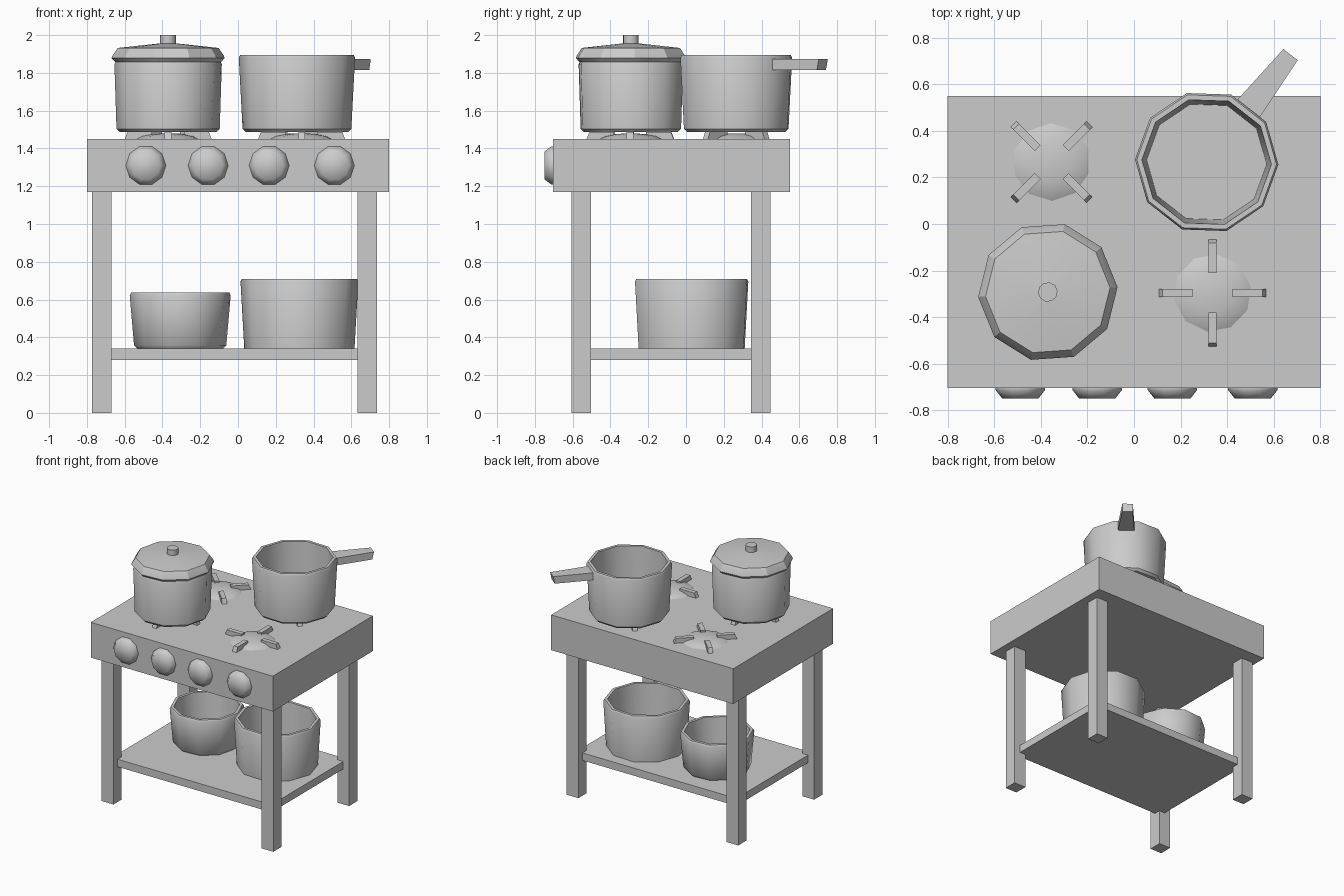
import bpy, bmesh
from math import radians, cos, sin, pi
from mathutils import Matrix, Vector

if "Cube" in bpy.data.objects:
    bpy.data.objects.remove(bpy.data.objects["Cube"])


def finish(bm, name, matrix=Matrix(), smooth=None):
    bmesh.ops.recalc_face_normals(bm, faces=bm.faces)
    mesh = bpy.data.meshes.new(name)
    bm.to_mesh(mesh)
    bm.free()
    ob = bpy.data.objects.new(name, mesh)
    ob.matrix_world = matrix
    bpy.context.collection.objects.link(ob)
    if smooth is not None:
        bpy.ops.object.select_all(action='DESELECT')
        ob.select_set(True)
        bpy.context.view_layer.objects.active = ob
        bpy.ops.object.shade_smooth_by_angle(angle=radians(smooth))
    return ob


def box(name, lo, hi):
    bm = bmesh.new()
    bmesh.ops.create_cube(bm, size=1)
    for v in bm.verts:
        v.co = Vector([(l + h) / 2 + c * (h - l) for l, h, c in zip(lo, hi, v.co)])
    return finish(bm, name)


def lathe(name, profile, matrix, smooth=40, n=10):
    """Ten-sided turned solid; the first and last profile rings are capped."""
    bm = bmesh.new()
    rings = [[bm.verts.new((r * cos(2 * pi * i / n), r * sin(2 * pi * i / n), z))
              for i in range(n)] for r, z in profile]
    for a, b in zip(rings, rings[1:]):
        for i in range(n):
            j = (i + 1) % n
            bm.faces.new((a[i], a[j], b[j], b[i]))
    bm.faces.new(rings[0])
    bm.faces.new(rings[-1])
    return finish(bm, name, matrix, smooth)


def extrude_outline(name, outline, half_widths, matrix):
    """Side outline (x, z) given a half width at each point."""
    bm = bmesh.new()
    sides = [[bm.verts.new((x, s * w, z)) for (x, z), w in zip(outline, half_widths)]
             for s in (-1, 1)]
    bm.faces.new(sides[0])
    bm.faces.new(sides[1])
    n = len(outline)
    for i in range(n):
        j = (i + 1) % n
        bm.faces.new((sides[0][i], sides[0][j], sides[1][j], sides[1][i]))
    return finish(bm, name, matrix)


def place(x, y, z, deg=0):
    return Matrix.Translation((x, y, z)) @ Matrix.Rotation(radians(deg), 4, 'Z')


def pot(name, x, y, z, r_top, r_bot, h, deg):
    w = 0.03
    lathe(name, [(r_bot - 0.018, 0), (r_bot, 0.018), (r_top, h - 0.015),
                 (r_top - 0.008, h), (r_top - w, h), (r_bot - w, 0.03)],
          place(x, y, z, deg))


# Stove body, legs and shelf
box("stove_top", (-0.8, -0.705, 1.17), (0.8, 0.55, 1.45))
for side, x in (("left", -0.773), ("right", 0.632)):
    for end, y in (("front", -0.607), ("back", 0.345)):
        box(f"{end}_{side}_leg", (x, y, 0), (x + 0.103, y + 0.103, 1.17))
box("shelf", (-0.72, -0.555, 0.28), (0.683, 0.397, 0.34))

# Control knobs
for i, x in enumerate((-0.488, -0.158, 0.165, 0.51)):
    lathe(f"knob_{i + 1}", [(0.106, 0), (0.106, 0.008), (0.077, 0.045)],
          Matrix.Translation((x, -0.705, 1.31)) @ Matrix.Rotation(pi / 2, 4, 'X'), 80)

# Burners: low dome with four grate arms
burners = (("front_left", -0.37, -0.292, 0), ("front_right", 0.337, -0.296, 0),
           ("back_left", -0.354, 0.266, 45), ("back_right", 0.31, 0.266, 45))
for name, x, y, deg in burners:
    lathe(f"{name}_burner", [(0.167, 0), (0.14, 0.014), (0.085, 0.025), (0.02, 0.03)],
          place(x, y, 1.45, deg + 10), 80)
    for k in range(4):
        extrude_outline(f"{name}_grate_arm_{k + 1}",
                        [(0.23, 0), (0.215, 0.038), (0.085, 0.038), (0.085, 0.01), (0.12, 0)],
                        [0.018] * 5, place(x, y, 1.45, deg + 90 * k))

# Lidded pot
pot("lidded_pot", -0.37, -0.292, 1.486, 0.285, 0.274, 0.375, 4)
lathe("pot_lid", [(0.282, 1.858), (0.3, 1.878), (0.296, 1.89), (0.268, 1.932), (0.045, 1.956)],
      place(-0.37, -0.292, 0, 4), 30)
lathe("lid_knob", [(0.042, 1.95), (0.042, 2.0)], place(-0.37, -0.292, 0, 4))

# Saucepan with tapered handle
pot("saucepan", 0.312, 0.266, 1.486, 0.308, 0.288, 0.41, -2)
extrude_outline("saucepan_handle",
                [(0.275, 1.873), (0.585, 1.873), (0.572, 1.815), (0.275, 1.815)],
                [0.062, 0.039, 0.039, 0.062], place(0.312, 0.266, 0, 52))

# Pots stored on the shelf
pot("small_shelf_pot", -0.306, 0.045, 0.34, 0.268, 0.245, 0.297, 4)
pot("large_shelf_pot", 0.325, 0.03, 0.322, 0.312, 0.292, 0.388, -2)
